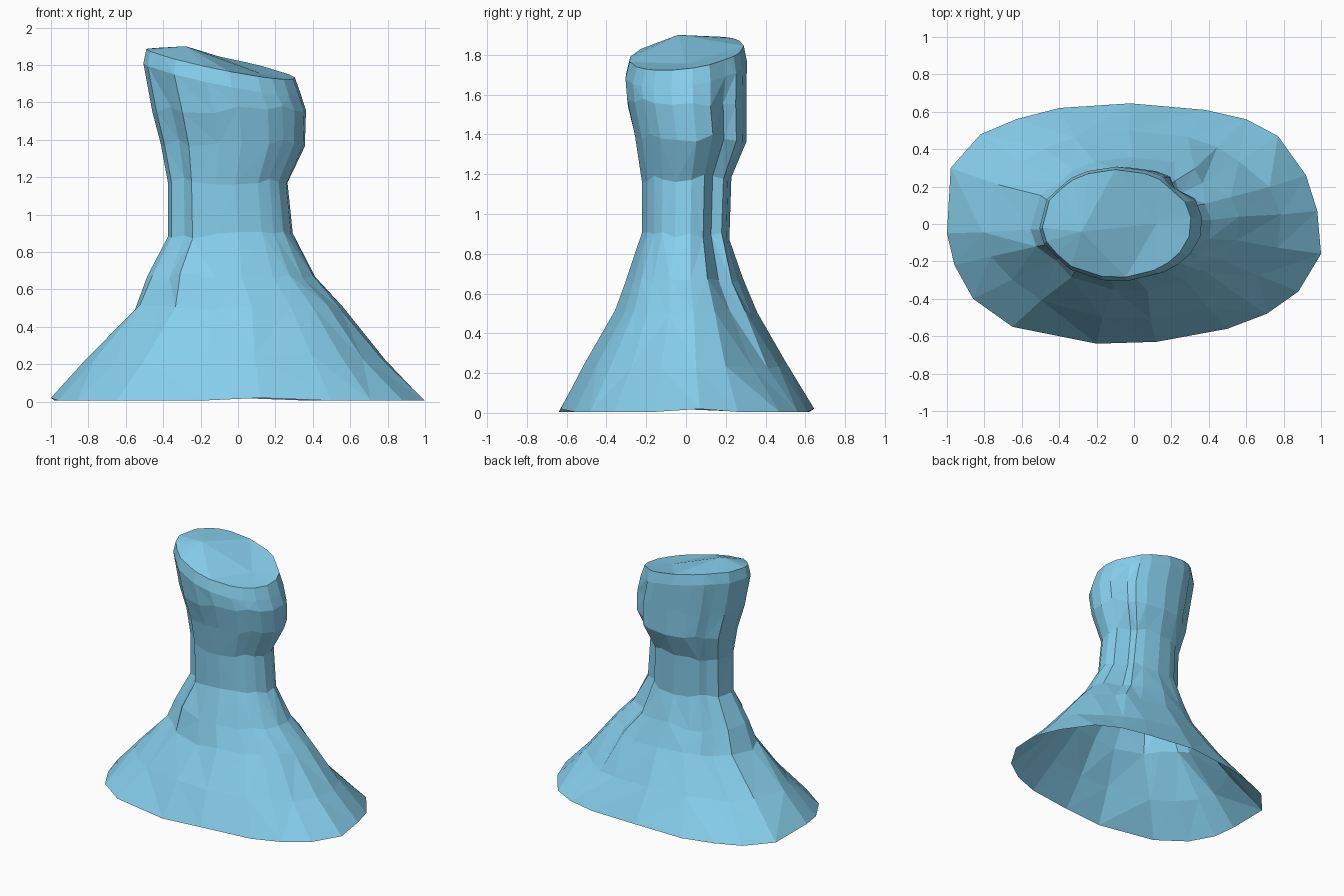
import bpy, bmesh, math, random

if "Cube" in bpy.data.objects:
    bpy.data.objects.remove(bpy.data.objects["Cube"])
random.seed(4)

# Outline of the flared hem, seen from above
hem = [(1, -.16), (.98, .07), (.92, .26), (.77, .47), (.6, .56), (.38, .61),
       (-.02, .645), (-.4, .62), (-.63, .56), (-.82, .48), (-.98, .3), (-1, -.05),
       (-.96, -.22), (-.86, -.4), (-.65, -.55), (-.2, -.64), (.12, -.63),
       (.5, -.56), (.71, -.48), (.88, -.36)]
angles = [math.atan2(y / .645, x) for x, y in hem]

# Cross-sections: height, x min, x max, y min, y max, fold depth
sections = [
    (.24, -.81, .79, -.51, .50, .02),
    (.50, -.55, .56, -.355, .355, .10),
    (.67, -.48, .41, -.30, .28, .13),
    (.89, -.37, .29, -.22, .215, .14),
    (1.18, -.37, .262, -.22, .225, .14),
    (1.38, -.41, .355, -.255, .30, .12),
    (1.56, -.455, .362, -.295, .30, .10),
]
folds = {3: 1.0, 13: .6, 9: .4}      # outline points that are pinched in

bm = bmesh.new()


def section(z, x0, x1, y0, y1, fold):
    ring = []
    for i, a in enumerate(angles):
        k = 1 - fold * folds.get(i, -.1)
        j = random.uniform(-.02, .02) if z < 1.6 else 0
        x = (x0 + x1) / 2 + (x1 - x0) / 2 * k * math.cos(a)
        y = (y0 + y1) / 2 + (y1 - y0) / 2 * k * math.sin(a)
        ring.append(bm.verts.new((x, y, z + j)))
    return ring


def bridge(a, b):
    n = len(a)
    for i in range(n):
        j = (i + 1) % n
        if random.random() < .5:
            bm.faces.new((a[i], a[j], b[j]))
            bm.faces.new((a[i], b[j], b[i]))
        else:
            bm.faces.new((a[i], a[j], b[i]))
            bm.faces.new((a[j], b[j], b[i]))


# Open flared skirt and narrow neck
rings = [[bm.verts.new((x, y, .005 + .015 * (i % 5 == 1))) for i, (x, y) in enumerate(hem)]]
for s in sections:
    rings.append(section(*s))

# Slanted upper edge
for drop, s in ((.08, (1.7, -.505, .335, -.305, .305, .05)),
                (0, (1.8, -.49, .305, -.285, .29, .03))):
    ring = section(*s)
    for v in ring:
        v.co.z = min(1.89, 1.79 - .2 * v.co.x + .12 * v.co.y) - drop
    rings.append(ring)
for a, b in zip(rings, rings[1:]):
    bridge(a, b)

# Closed top with a slight ridge on the high side
rim = rings[-1]
peak = bm.verts.new((-.28, -.04, 1.9))
dip = bm.verts.new((.12, .0, 1.755))
n = len(rim)
owner = [dip if v.co.x > -.08 else peak for v in rim]
for i in range(n):
    j = (i + 1) % n
    bm.faces.new((rim[i], rim[j], owner[i]))
    if owner[i] is not owner[j]:
        bm.faces.new((owner[i], rim[j], owner[j]))

bmesh.ops.recalc_face_normals(bm, faces=bm.faces[:])
mesh = bpy.data.meshes.new("flared_neck")
bm.to_mesh(mesh)
bm.free()
obj = bpy.data.objects.new("flared_neck", mesh)
bpy.context.collection.objects.link(obj)

# Light blue surface
mat = bpy.data.materials.new("light_blue")
mat.diffuse_color = (.24, .62, .84, 1)
mat.use_nodes = True
mat.node_tree.nodes["Principled BSDF"].inputs["Base Color"].default_value = mat.diffuse_color
mesh.materials.append(mat)
